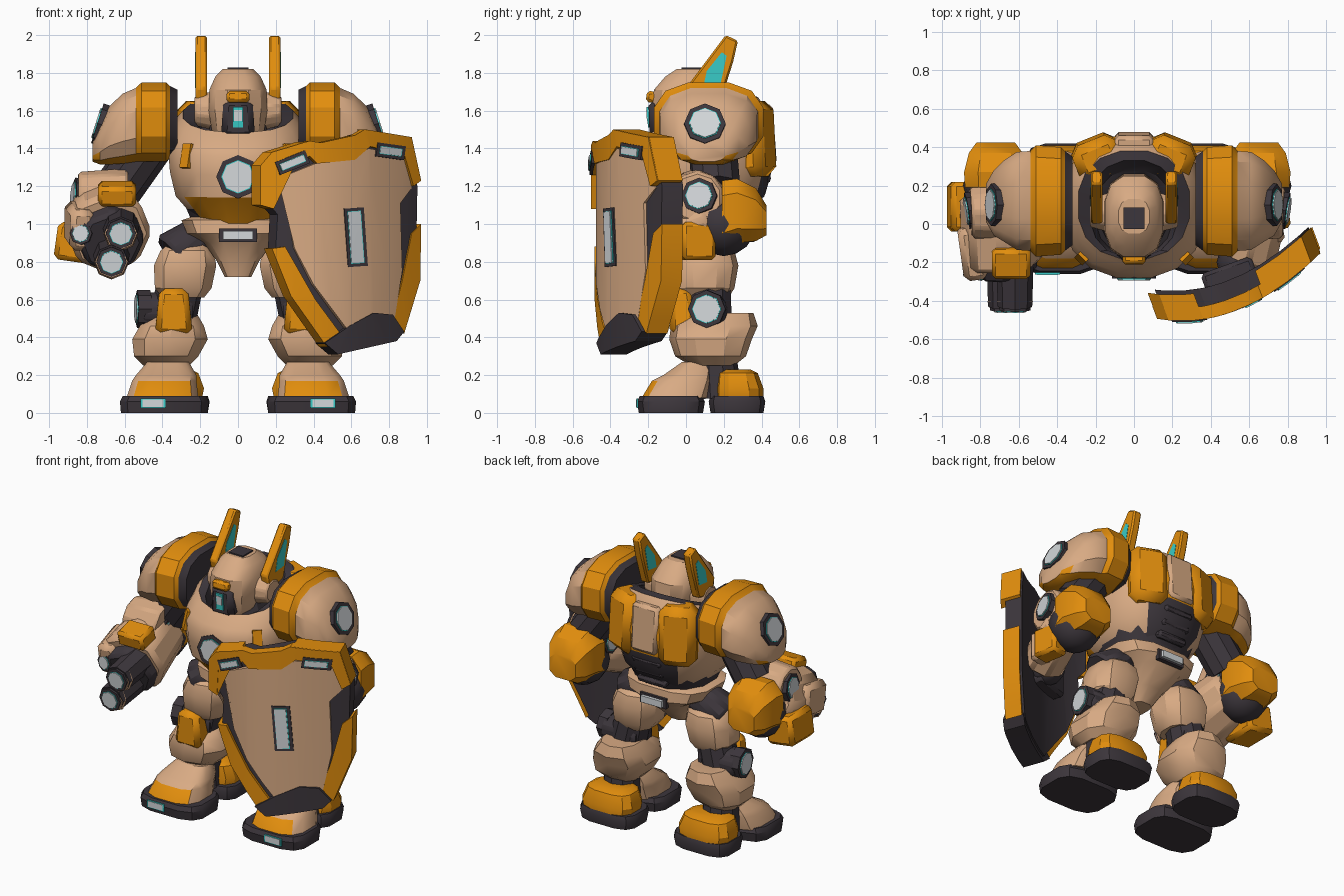
import bpy, bmesh, math
from mathutils import Vector, Matrix, Euler

if "Cube" in bpy.data.objects:
    bpy.data.objects.remove(bpy.data.objects["Cube"])

COLOURS = {"tan": (.69, .405, .23), "orange": (.76, .27, .004), "dark": (.046, .037, .045),
           "grey": (.66, .69, .71), "teal": (.04, .60, .57)}
ORDER = list(COLOURS)
MATS = []
for key, rgb in COLOURS.items():
    m = bpy.data.materials.new(key + "_paint")
    m.use_nodes = True
    m.diffuse_color = (*rgb, 1)
    m.node_tree.nodes["Principled BSDF"].inputs["Base Color"].default_value = (*rgb, 1)
    MATS.append(m)
PARTS = []


def finish(bm, name, mat, mirror=False, rule=None, bevel=0):
    """Turn a bmesh in world coordinates into a coloured object."""
    bmesh.ops.recalc_face_normals(bm, faces=bm.faces[:])
    used = ORDER if rule else [mat]
    if rule:
        for f in bm.faces:
            f.material_index = ORDER.index(rule(f.calc_center_median()) or mat)
    mesh = bpy.data.meshes.new(name)
    bm.to_mesh(mesh)
    bm.free()
    for key in used:
        mesh.materials.append(MATS[ORDER.index(key)])
    ob = bpy.data.objects.new(name, mesh)
    bpy.context.collection.objects.link(ob)
    if bevel:
        mod = ob.modifiers.new("Bevel", "BEVEL")
        mod.width, mod.segments = bevel, 1
    if mirror:
        ob.modifiers.new("Mirror", "MIRROR")
    PARTS.append(ob)


def loft(name, rings, mat, axis="z", n=12, p=2.4, mirror=False, rule=None, lean=0):
    """Skin rings given as (position on axis, centre a, centre b, radius a, radius b)."""
    bm = bmesh.new()
    fit = math.cos(math.pi / n) ** (2 / p)

    def bent(v):
        return math.copysign(abs(v) ** (2 / p), v) / fit

    loops = []
    for k, (t, a, b, ra, rb) in enumerate(rings):
        loop = []
        slope = lean * (k / (len(rings) - 1)) ** 2
        for i in range(n):
            ang = (i + .5) * math.tau / n
            u, v = a + ra * bent(math.cos(ang)), b + rb * bent(math.sin(ang))
            w = t + slope * (v - b)
            loop.append(bm.verts.new({"x": (w, u, v), "y": (u, w, v), "z": (u, v, w)}[axis]))
        loops.append(loop)
    for low, high in zip(loops, loops[1:]):
        for i in range(n):
            j = (i + 1) % n
            bm.faces.new((low[i], low[j], high[j], high[i]))
    bm.faces.new(loops[0])
    bm.faces.new(loops[-1])
    finish(bm, name, mat, mirror, rule)


def tube(name, a, b, ra, rb, mat, n=10, mirror=False, bevel=0):
    a, b = Vector(a), Vector(b)
    bm = bmesh.new()
    turn = (b - a).to_track_quat("Z", "Y").to_matrix().to_4x4()
    bmesh.ops.create_cone(bm, cap_ends=True, segments=n, radius1=ra, radius2=rb,
                          depth=(b - a).length, matrix=Matrix.Translation((a + b) / 2) @ turn)
    finish(bm, name, mat, mirror, bevel=bevel)


def ball(name, c, r, mat):
    bm = bmesh.new()
    bmesh.ops.create_uvsphere(bm, u_segments=12, v_segments=8, radius=r, matrix=Matrix.Translation(c))
    finish(bm, name, mat)


def box(name, c, size, mat, rot=(0, 0, 0), top=1, bevel=.015, mirror=False):
    bm = bmesh.new()
    bmesh.ops.create_cube(bm, size=1)
    for v in bm.verts:
        k = top if v.co.z > 0 else 1
        v.co = Vector((v.co.x * size[0] * k, v.co.y * size[1] * k, v.co.z * size[2]))
    turn = Euler([math.radians(d) for d in rot]).to_matrix().to_4x4()
    bm.transform(Matrix.Translation(c) @ turn)
    finish(bm, name, mat, mirror, bevel=bevel)


def lamp(name, c, d, r, mirror=False):
    """Dark socket, teal rim and grey lens facing along d."""
    c, d = Vector(c), Vector(d).normalized()
    for part, mat, k, out, n in (("socket", "dark", 1, .01, 8), ("rim", "teal", .77, .014, 8),
                                 ("lens", "grey", .73, .019, 8)):
        tube(f"{name}_{part}", c - d * .06, c + d * out, r * k, r * k, mat, n, mirror)


def extrude(bm, vec):
    ext = bmesh.ops.extrude_face_region(bm, geom=bm.faces[:])["geom"]
    bmesh.ops.translate(bm, vec=vec, verts=[g for g in ext if isinstance(g, bmesh.types.BMVert)])


def prism(name, pts, x0, x1, mat, mirror=False, bevel=0):
    bm = bmesh.new()
    bm.faces.new([bm.verts.new((x0, y, z)) for y, z in pts])
    extrude(bm, (x1 - x0, 0, 0))
    finish(bm, name, mat, mirror, bevel=bevel)


def shield_layer(name, pts, mat, out, thick, bulge=0):
    """Plate outlined in x, z and bent round the shield's curve."""
    bm = bmesh.new()
    f = bm.faces.new([bm.verts.new((x, 0, z)) for x, z in pts])
    bmesh.ops.triangulate(bm, faces=[f], ngon_method="EAR_CLIP")
    for i in range(2, 10):
        bmesh.ops.bisect_plane(bm, geom=bm.verts[:] + bm.edges[:] + bm.faces[:],
                               plane_co=(i / 10, 0, 0), plane_no=(1, 0, 0))
    for v in bm.verts:
        x = v.co.x
        v.co.y = -.45 + .68 * (x - .25) ** 2 - out - bulge * max(0, 1 - ((x - .58) / .35) ** 2)
    extrude(bm, (-.35 * thick, .93 * thick, 0))
    finish(bm, name, mat)


def slanted(x, z, w, h, tilt):
    c, s = math.cos(math.radians(tilt)), math.sin(math.radians(tilt))
    return [(x + i * w * c - j * h * s, z + i * w * s + j * h * c)
            for i, j in ((-1, -1), (1, -1), (1, 1), (-1, 1))]


# Feet
loft("front_soles", [(0, .39, -.08, .23, .17), (.06, .39, -.08, .235, .18), (.09, .39, -.08, .22, .165)],
     "dark", p=3.5, mirror=True)
loft("heel_soles", [(0, .36, .27, .2, .14), (.06, .36, .27, .21, .15), (.09, .36, .27, .2, .14)],
     "dark", p=3.5, mirror=True)
loft("toe_caps", [(.08, .4, -.06, .19, .175), (.17, .39, -.02, .17, .16), (.2, .38, .01, .16, .13),
                  (.27, .37, .06, .11, .08)],
     "tan", p=3, mirror=True, rule=lambda c: "orange" if c.y < -.15 and c.z < .16 else None)
loft("heel_caps", [(.08, .37, .28, .18, .13), (.13, .37, .28, .19, .13), (.21, .37, .27, .16, .11),
                   (.23, .37, .26, .12, .08)], "orange", p=3, mirror=True)
box("toe_lamp_rims", (.45, -.258, .05), (.13, .01, .05), "teal", bevel=0, mirror=True)
box("toe_lamps", (.45, -.26, .052), (.11, .012, .04), "grey", bevel=0, mirror=True)
tube("ankles", (.38, .17, .08), (.38, .15, .34), .13, .11, "dark", mirror=True)

# Legs
loft("shins", [(.25, .38, .14, .12, .11), (.3, .38, .13, .17, .18), (.39, .36, .13, .2, .21),
               (.46, .35, .15, .17, .22), (.53, .34, .2, .12, .15)], "tan", n=10, mirror=True)
tube("knee_core", (.3, .12, .7), (.36, .12, .45), .12, .13, "dark", mirror=True)
tube("knee_axles", (.24, .12, .54), (.51, .12, .54), .11, .1, "dark", mirror=True, bevel=.015)
lamp("knee_lamp", (.525, .11, .55), (1, -.1, 0), .1, True)
box("knee_pads", (.34, -.02, .54), (.2, .15, .24), "orange", rot=(4, 0, 0), top=.75, bevel=.03, mirror=True)
loft("thighs", [(.61, .29, .1, .11, .12), (.66, .29, .1, .15, .15), (.78, .28, .1, .165, .17),
                (.86, .27, .1, .14, .15), (.9, .26, .1, .1, .1)], "tan", n=10, mirror=True)
tube("hip_joints", (.18, .12, .95), (.34, .08, .82), .11, .15, "dark", mirror=True, bevel=.02)

# Pelvis and waist
loft("pelvis", [(.72, 0, .03, .07, .09), (.8, 0, .06, .11, .14), (.9, 0, .1, .18, .22),
                (.95, 0, .1, .27, .25), (1.02, 0, .1, .3, .24), (1.04, 0, .1, .24, .2)], "tan", p=3)
loft("waist", [(.98, 0, .1, .23, .2), (1.12, 0, .1, .29, .27)], "dark")
for side, y in (("front", -.145), ("back", .348)):
    box(side + "_belt_rim", (0, y, .94), (.2, .03, .07), "dark", bevel=0)
    box(side + "_belt_lamp", (0, y * 1.06, .94), (.16, .03, .045), "grey", bevel=0)


# Torso with a leaning neck well
def torso_rule(c):
    if c.z > 1.4 and math.hypot(c.x, c.y - .1) < .285:
        return "dark"
    if c.y > .25:
        if c.z > 1.28:
            return "orange" if c.z < 1.6 else None
        return "dark" if abs(c.x) < .2 else None
    if c.z < 1.15 and c.y < -.05 and abs(c.x) < .24:
        return "orange"
    return "dark" if c.z < 1.07 else None


loft("torso", [(1, 0, .08, .2, .22), (1.08, 0, .08, .27, .28), (1.15, 0, .08, .33, .34),
               (1.28, 0, .09, .36, .37), (1.4, 0, .09, .37, .37), (1.47, 0, .1, .355, .35),
               (1.54, 0, .11, .33, .31), (1.58, 0, .1, .29, .28), (1.57, 0, .08, .23, .25),
               (1.47, 0, .06, .2, .22)], "tan", n=16, p=2.3, rule=torso_rule, lean=.55)
box("chest_stripes", (.27, -.175, 1.36), (.06, .03, .13), "orange", rot=(-12, 0, 45), bevel=0, mirror=True)
lamp("chest_lamp", (0, -.275, 1.25), (0, -1, 0), .115)
box("backpack", (0, .4, 1.47), (.2, .14, .32), "tan", rot=(4, 0, 0), bevel=.02)
box("back_plates", (.19, .35, 1.45), (.25, .2, .4), "orange", rot=(3, 0, -22), bevel=.05, mirror=True)
for i in range(3):
    box(f"spine_rib_{i}", (0, .4 - .03 * i, 1.25 - .08 * i), (.22, .1, .05), "dark", rot=(-20, 0, 0))
tube("neck", (0, .05, 1.4), (0, .04, 1.56), .2, .14, "dark")

# Head
loft("helmet", [(1.43, 0, -.01, .09, .13), (1.5, 0, .02, .14, .18), (1.6, 0, .04, .155, .22),
                (1.71, 0, .04, .152, .21), (1.78, 0, .04, .12, .15), (1.82, 0, .04, .08, .09)], "tan", p=2.6)
box("crown_hatch", (0, .03, 1.82), (.11, .11, .018), "dark", bevel=0)
box("visor", (0, -.145, 1.56), (.18, .11, .2), "dark", rot=(4, 0, 0), top=.85, bevel=.03)
box("visor_rim", (0, -.2, 1.565), (.055, .01, .11), "teal", rot=(4, 0, 0), bevel=0)
box("visor_lens", (0, -.202, 1.575), (.04, .014, .06), "grey", rot=(4, 0, 0), bevel=0)
box("brow", (0, -.165, 1.67), (.12, .09, .06), "orange", rot=(-8, 0, 0))
tube("ear_caps", (.12, .06, 1.6), (.23, .06, 1.6), .11, .08, "tan", mirror=True, bevel=.01)
prism("antennae", [(.03, 1.6), (0, 1.72), (.21, 2), (.275, 1.97), (.25, 1.86), (.18, 1.64)],
      .165, .225, "orange", mirror=True, bevel=.01)
prism("antenna_lights", [(.09, 1.72), (.11, 1.81), (.19, 1.91), (.215, 1.89), (.18, 1.73)],
      .163, .227, "teal", mirror=True)


# Shoulders
def shoulder_rule(c):
    if c.x < .37:
        return "dark"
    return "orange" if c.x < .53 or c.z < 1.36 else None


loft("shoulder_pads", [(.32, .12, 1.53, .23, .18), (.36, .12, 1.54, .26, .19), (.38, .12, 1.54, .28, .21),
                       (.51, .12, 1.54, .29, .21), (.54, .12, 1.525, .26, .195), (.61, .12, 1.505, .255, .185),
                       (.68, .12, 1.47, .21, .155), (.73, .11, 1.42, .17, .105), (.77, .11, 1.38, .1, .05)],
     "tan", axis="x", p=2.6, mirror=True, rule=shoulder_rule)
lamp("shoulder_lamp", (.735, .1, 1.53), (.95, 0, .3), .11, True)
tube("upper_arms", (.47, .14, 1.42), (.64, .16, 1.18), .13, .13, "dark", mirror=True)

# Elbows, the gun arm held wider than the shield arm
for side, s, dx in (("left", 1, -.05), ("right", -1, .02)):
    x = s * (.7 + dx)
    ball(side + "_elbow_joint", (x, .2, 1), .17, "dark")
    tube(side + "_elbow_hub", (x - s * .13, .07, 1.13), (x + s * .13, .06, 1.14), .17, .14, "tan", bevel=.015)
    lamp(side + "_elbow_lamp", (x + s * .14, .07, 1.15), (s, -.15, .1), .095)
    lamp(side + "_inner_elbow_lamp", (x - s * .14, .09, 1.12), (-s, 0, 0), .09)
    loft(side + "_elbow_guard", [(.19, x, 1.05, .16, .18), (.27, x, 1.07, .165, .17), (.37, x, 1.05, .14, .14),
                                 (.425, x, 1.02, .1, .08)], "orange", axis="y", n=8, p=3)

# Gun arm
tube("gun_forearm", (-.72, .16, 1.06), (-.68, -.2, .95), .2, .23, "tan", 8, bevel=.03)
tube("gun_cuff", (-.68, -.15, .94), (-.67, -.25, .9), .19, .17, "dark", 8, bevel=.02)
for label, x, z in (("upper", -.62, .95), ("lower", -.67, .8)):
    tube(label + "_barrel", (x, -.1, z + .06), (x, -.43, z), .1, .09, "dark", 8)
    tube(label + "_muzzle", (x, -.4, z), (x, -.435, z), .094, .085, "tan", 8)
    lamp(label + "_muzzle_lamp", (x, -.44, z), (0, -1, -.1), .08)
box("gun_top_plate", (-.64, -.2, 1.16), (.2, .16, .11), "orange", rot=(15, 0, 0), bevel=.02)
box("gun_side_panel", (-.84, -.14, .99), (.13, .28, .22), "tan", rot=(12, 0, 8), bevel=.03)
lamp("gun_side_lamp", (-.83, -.27, .95), (-.2, -1, 0), .06)
box("gun_side_fin", (-.86, .09, .9), (.21, .26, .2), "orange", rot=(0, 8, 0), bevel=.025)

# Shield arm
tube("shield_forearm", (.68, .14, 1.03), (.6, -.18, .92), .14, .15, "tan", 8, bevel=.02)
box("wrist_guard", (.74, .06, .91), (.13, .18, .2), "orange", rot=(0, 0, 10), bevel=.02)
box("wrist_plate", (.72, -.05, .93), (.12, .1, .2), "tan", rot=(0, 0, 10), bevel=.02)
ball("shield_fist", (.55, -.2, .92), .12, "dark")
box("shield_mount", (.5, -.28, .95), (.28, .14, .3), "dark", rot=(0, 0, 20), bevel=.02)

# Shield
shield_layer("shield_core", [(.15, 1.12), (.15, 1.32), (.38, 1.42), (.44, 1.41), (.66, 1.48), (.9, 1.44),
                             (.95, 1.2), (.94, .7), (.85, .42), (.53, .34), (.3, .63), (.2, .87), (.21, 1.05)],
             "dark", .01, .12)
shield_layer("shield_face", [(.27, 1.05), (.21, 1.24), (.41, 1.32), (.61, 1.34), (.69, 1.4), (.88, 1.37),
                             (.92, 1.19), (.86, 1.11), (.87, .75), (.83, .5), (.72, .52), (.58, .44),
                             (.4, .68), (.3, .87)], "tan", .015, .07, .035)
shield_layer("shield_top_trim", [(.12, 1.1), (.12, 1.31), (.18, 1.38), (.38, 1.44), (.44, 1.43), (.62, 1.47),
                                 (.67, 1.5), (.92, 1.46), (.97, 1.23), (.93, 1.2), (.88, 1.37), (.7, 1.41),
                                 (.62, 1.34), (.42, 1.32), (.38, 1.36), (.2, 1.26), (.19, 1.08)],
             "orange", .055, .07)
shield_layer("shield_inner_corner", [(.12, 1.1), (.12, 1.31), (.18, 1.38), (.36, 1.435), (.36, 1.36),
                                     (.2, 1.26), (.19, 1.08)], "orange", .05, .14)
shield_layer("shield_outer_corner", [(.68, 1.5), (.92, 1.46), (.97, 1.23), (.93, 1.2), (.88, 1.37),
                                     (.7, 1.41)], "orange", .05, .14)
shield_layer("shield_inner_trim", [(.18, .87), (.25, .88), (.41, .6), (.55, .41), (.47, .35), (.28, .62)],
             "orange", .035, .12)
shield_layer("shield_outer_trim", [(.92, .95), (.97, 1), (.965, .7), (.88, .42), (.82, .5), (.87, .7)],
             "orange", .03, .12)
shield_layer("shield_tip", [(.46, .37), (.53, .31), (.84, .38), (.88, .43), (.82, .52), (.72, .53), (.59, .46)],
             "dark", .055, .15)
for label, x, z, w, h, tilt, out, bulge in (("inner", .29, 1.325, .085, .036, 22, .055, 0),
                                            ("outer", .81, 1.385, .075, .037, -8, .055, 0),
                                            ("centre", .625, .93, .052, .155, 4, .015, .035)):
    for part, mat, inset, lift in (("frame", "dark", 0, .006), ("rim", "teal", .016, .01), ("lens", "grey", .019, .014)):
        shield_layer(f"shield_{label}_{part}", slanted(x, z, w - inset, h - inset, tilt),
                     mat, out + lift, .02, bulge)

# Smooth shading with sharp edges kept
bpy.ops.object.select_all(action="DESELECT")
for ob in PARTS:
    ob.select_set(True)
bpy.context.view_layer.objects.active = PARTS[0]
bpy.ops.object.shade_smooth_by_angle(angle=math.radians(32))
